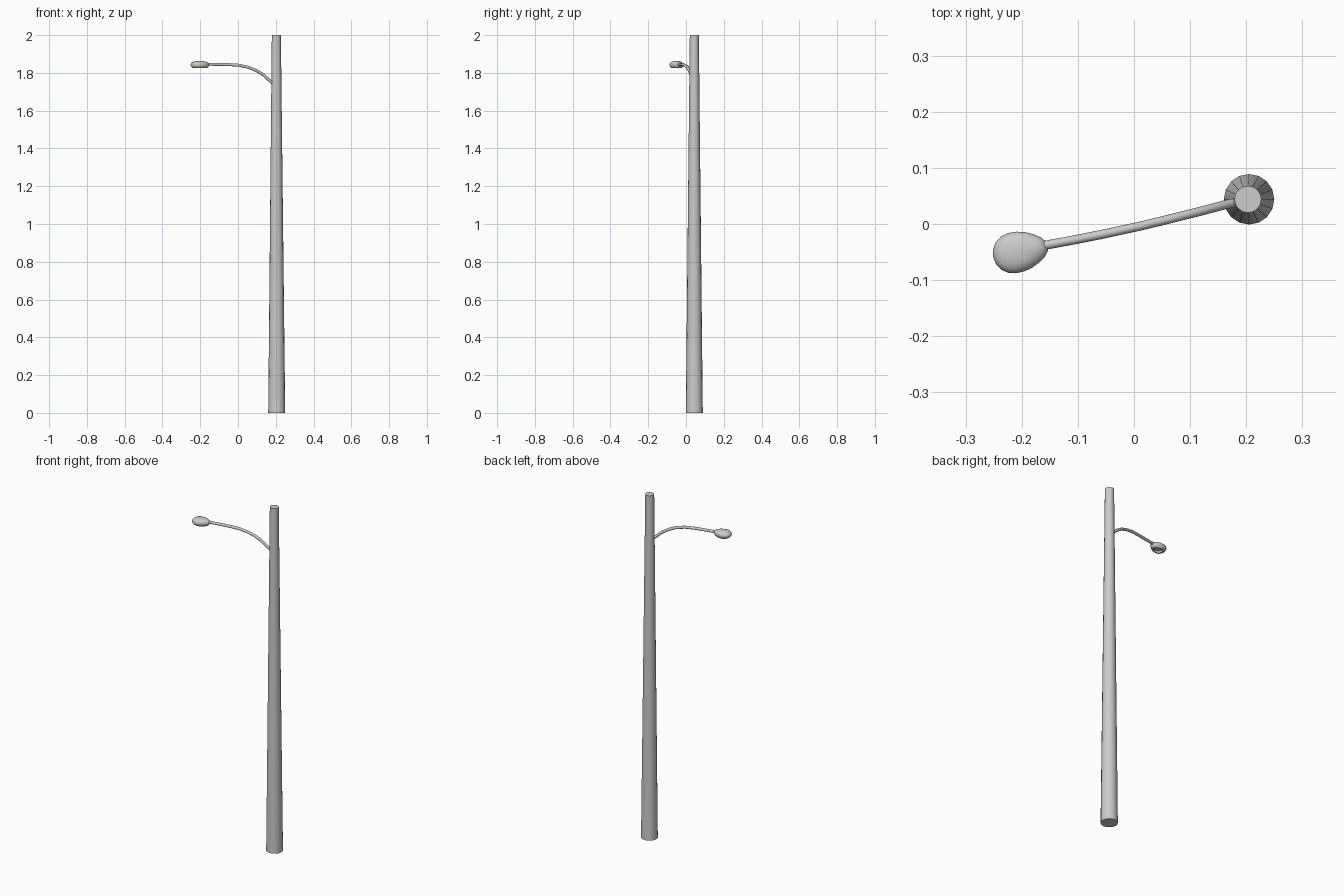
import bpy, bmesh, math
from mathutils import Vector

if "Cube" in bpy.data.objects:
    bpy.data.objects.remove(bpy.data.objects["Cube"])


def loft(name, rings, smooth_angle=40):
    """Skin a list of equal-length point rings and cap both ends."""
    bm = bmesh.new()
    loops = [[bm.verts.new(p) for p in ring] for ring in rings]
    n = len(loops[0])
    for a, b in zip(loops, loops[1:]):
        for i in range(n):
            j = (i + 1) % n
            bm.faces.new((a[i], a[j], b[j], b[i]))
    bm.faces.new(loops[0][::-1])
    bm.faces.new(loops[-1])
    bmesh.ops.recalc_face_normals(bm, faces=bm.faces)
    mesh = bpy.data.meshes.new(name)
    bm.to_mesh(mesh)
    bm.free()
    obj = bpy.data.objects.new(name, mesh)
    bpy.context.collection.objects.link(obj)
    bpy.ops.object.select_all(action='DESELECT')
    obj.select_set(True)
    bpy.context.view_layer.objects.active = obj
    bpy.ops.object.shade_smooth_by_angle(angle=math.radians(smooth_angle))
    return obj


def circle(cx, cy, z, r, n=16):
    return [(cx + r * math.cos(math.tau * i / n),
             cy + r * math.sin(math.tau * i / n), z) for i in range(n)]


# Tapered pole
loft("pole", [circle(0.205, 0.044, 0, 0.045), circle(0.203, 0.044, 2, 0.024)])

# Curved arm: round tube swept along a path
path = [Vector(p) for p in (
    (0.195, 0.041, 1.735), (0.165, 0.035, 1.762), (0.135, 0.027, 1.789),
    (0.10, 0.018, 1.811), (0.06, 0.008, 1.828), (0.01, -0.004, 1.840),
    (-0.05, -0.017, 1.844), (-0.11, -0.029, 1.845), (-0.17, -0.040, 1.846))]
rings = []
for k, p in enumerate(path):
    t = (path[min(k + 1, len(path) - 1)] - path[max(k - 1, 0)]).normalized()
    side = t.cross(Vector((0, 0, 1))).normalized()
    up = side.cross(t)
    rings.append([p + 0.008 * (math.cos(math.tau * i / 10) * side
                               + math.sin(math.tau * i / 10) * up) for i in range(10)])
loft("arm", rings)

# Egg-shaped lamp head, from the recessed lens up over the outside to the crown
yaw = math.radians(191)
N = 20


def egg(scale, z):
    pts = []
    for i in range(N):
        a = math.tau * i / N
        u = 0.050 * math.cos(a) * scale
        v = 0.036 * math.sin(a) * (1 + 0.22 * math.cos(a)) * scale
        pts.append((-0.202 + u * math.cos(yaw) - v * math.sin(yaw),
                    -0.049 + u * math.sin(yaw) + v * math.cos(yaw), z))
    return pts


profile = [(0.50, 1.836), (0.58, 1.826), (0.74, 1.825), (0.90, 1.831),
           (0.98, 1.838), (1.0, 1.844), (0.95, 1.851), (0.80, 1.857),
           (0.55, 1.861), (0.25, 1.863)]
loft("lamp_head", [egg(s, z) for s, z in profile], 50)
